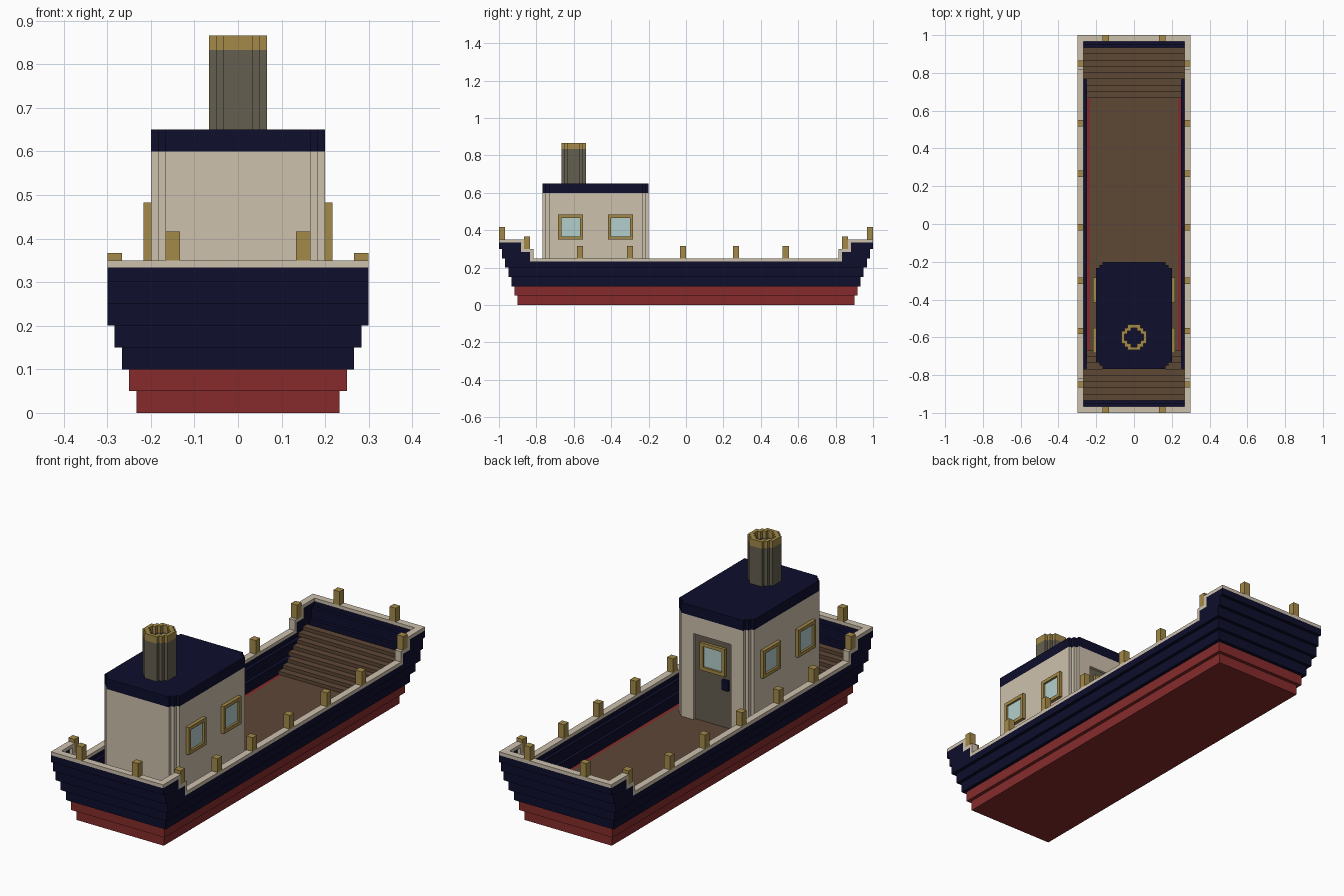
import bpy

if "Cube" in bpy.data.objects:
    bpy.data.objects.remove(bpy.data.objects["Cube"])

V = 1 / 60  # model is built on a small cube grid; all sizes below are in grid cells


def material(name, r, g, b):
    m = bpy.data.materials.new(name)
    lin = [((c / 255 + 0.055) / 1.055) ** 2.4 if c > 10 else c / 255 / 12.92 for c in (r, g, b)]
    m.diffuse_color = (*lin, 1)
    m.use_nodes = True
    m.node_tree.nodes["Principled BSDF"].inputs["Base Color"].default_value = m.diffuse_color
    return m


RED = material("hull red", 134, 43, 43)
NAVY = material("navy blue", 14, 14, 45)
CREAM = material("cream", 206, 193, 174)
GOLD = material("brass", 164, 138, 73)
BROWN = material("deck brown", 93, 71, 53)
TAUPE = material("grey taupe", 101, 95, 80)
GLASS = material("pale glass", 180, 207, 205)


def add_mesh(name, verts, faces, mat):
    me = bpy.data.meshes.new(name)
    me.from_pydata([(x * V, y * V, z * V) for x, y, z in verts], [], faces)
    me.materials.append(mat)
    ob = bpy.data.objects.new(name, me)
    bpy.context.collection.objects.link(ob)
    return ob


def boxes(name, mat, items):
    """One object from boxes given as (x0, x1, y0, y1, z0, z1)."""
    verts, faces = [], []
    for a in items:
        x0, x1 = sorted(a[0:2])
        y0, y1 = sorted(a[2:4])
        z0, z1 = a[4:6]
        n = len(verts)
        verts += [(x, y, z) for z in (z0, z1) for x, y in ((x0, y0), (x1, y0), (x1, y1), (x0, y1))]
        faces += [[n + i for i in f] for f in ((3, 2, 1, 0), (4, 5, 6, 7), (0, 1, 5, 4),
                                               (1, 2, 6, 5), (2, 3, 7, 6), (3, 0, 4, 7))]
    return add_mesh(name, verts, faces, mat)


def prism(name, mat, loop, z0, z1):
    n = len(loop)
    verts = [(x, y, z) for z in (z0, z1) for x, y in loop]
    faces = [list(range(n))[::-1], list(range(n, 2 * n))]
    faces += [[i, (i + 1) % n, (i + 1) % n + n, i + n] for i in range(n)]
    return add_mesh(name, verts, faces, mat)


def ring(name, mat, outer, inner, z0, z1):
    """Hollow wall between two outlines with equal point counts."""
    n = len(outer)
    verts = [(x, y, z) for z in (z0, z1) for lp in (outer, inner) for x, y in lp]
    faces = []
    for i in range(n):
        j = (i + 1) % n
        o, p, q, r = i, j, n + j, n + i
        t = 2 * n
        faces += [[o, p, p + t, o + t], [q, r, r + t, q + t],
                  [o + t, p + t, q + t, r + t], [r, q, p, o]]
    return add_mesh(name, verts, faces, mat)


def rect(hx, hy):
    return [(-hx, -hy), (hx, -hy), (hx, hy), (-hx, hy)]


def stepped(hx, hy, cy):
    """Rectangle outline with stair-stepped corners, counter-clockwise."""
    q = [(hx, hy - 2), (hx - 1, hy - 2), (hx - 1, hy - 1), (hx - 2, hy - 1), (hx - 2, hy)]
    pts = q + [(-x, y) for x, y in q[::-1]] + [(-x, -y) for x, y in q] + [(x, -y) for x, y in q[::-1]]
    return [(x, y + cy) for x, y in pts]


# Hull: solid bottom, then flaring one-cell walls
boxes("hull_bottom", RED, [(-14, 14, -54, 54, 0, 3)])
for i in range(1, 5):
    ring(f"hull_wall_{i}", RED if i == 1 else NAVY, rect(14 + i, 54 + i), rect(13 + i, 53 + i),
         3 * i, 14 if i == 4 else 3 * i + 3)

# Raised bow and stern walls
ends = []
for s in (-1, 1):
    for z0, z1, ya, yb in ((14, 15, 50, 58), (15, 17, 50, 59), (17, 18, 53, 59), (18, 20, 53, 60)):
        ends.append((-18, 18, s * (yb - 1), s * yb, z0, z1))
        for sx in (-1, 1):
            ends.append((sx * 17, sx * 18, s * ya, s * (yb - 1), z0, z1))
boxes("hull_raised_ends", NAVY, ends)

# Cream rail following the sheer steps
rail = []
for sx in (-1, 1):
    rail.append((sx * 16, sx * 18, -49, 49, 14, 15))
    for s in (-1, 1):
        for ya, yb, z0, z1 in ((49, 50, 14, 18), (50, 52, 17, 18), (52, 53, 17, 21), (53, 58, 20, 21)):
            rail.append((sx * 16, sx * 18, s * ya, s * yb, z0, z1))
for s in (-1, 1):
    rail.append((-18, 18, s * 58, s * 60, 20, 21))
boxes("rail", CREAM, rail)

# Brass posts on the rail
posts = []
for sx in (-1, 1):
    posts += [(sx * 16, sx * 18, y, y + 2, 15, 19) for y in (-35, -19, -2, 15, 31)]
    for s in (-1, 1):
        posts.append((sx * 16, sx * 18, s * 50, s * 52, 18, 22))
        posts.append((sx * 8, sx * 10, s * 58, s * 60, 21, 25))
boxes("rail_posts", GOLD, posts)

# Deck with stepped slopes at both ends
deck = [(-14, 14, -54, 54, 3, 6)]
for s in (-1, 1):
    for k in range(8):
        z = 6 + k
        hx = 15 if z < 9 else 16 if z < 12 else 17
        deck.append((-hx, hx, s * (40 + 2 * k), s * (55 if z < 9 else 56), z, z + 1))
boxes("deck", BROWN, deck)

# Cabin with a door recess in its rear wall
outline = stepped(12, 17, -29)
notch = [(6, -12), (6, -13), (-6, -13), (-6, -12)]
prism("cabin_lower", CREAM, outline[:5] + notch + outline[5:], 6, 31)
prism("cabin_upper", CREAM, outline, 31, 36)
prism("cabin_roof", NAVY, outline, 36, 39)

# Door, handle
boxes("door", TAUPE, [(-6, 6, -13, -12.8, 6, 31)])
boxes("door_handle", NAVY, [(-5, -3, -12.8, -12, 17, 20)])

# Windows: square brass frames with glass plates
frames, panes = [], []


def window(c, place):
    """place maps (u0, u1, depth0, depth1, z0, z1) to a box."""
    a, b = c - 4, c + 4
    for u0, u1, z0, z1 in ((a, b, 21, 22), (a, b, 28, 29), (a, a + 1, 22, 28), (b - 1, b, 22, 28)):
        frames.append(place(u0, u1, 0, 1, z0, z1))
    panes.append(place(a + 1, b - 1, 0, 0.4, 22, 28))


for sx in (-1, 1):
    for cy in (-37, -21):
        window(cy, lambda u0, u1, d0, d1, z0, z1: (sx * (12 + d0), sx * (12 + d1), u0, u1, z0, z1))
window(0, lambda u0, u1, d0, d1, z0, z1: (u0, u1, -13 + d0, -13 + d1, z0, z1))
boxes("window_frames", GOLD, frames)
boxes("window_glass", GLASS, panes)

# Funnel with brass top band
ring("funnel", TAUPE, stepped(4, 4, -36), stepped(3, 3, -36), 39, 50)
ring("funnel_band", GOLD, stepped(4, 4, -36), stepped(3, 3, -36), 50, 52)
